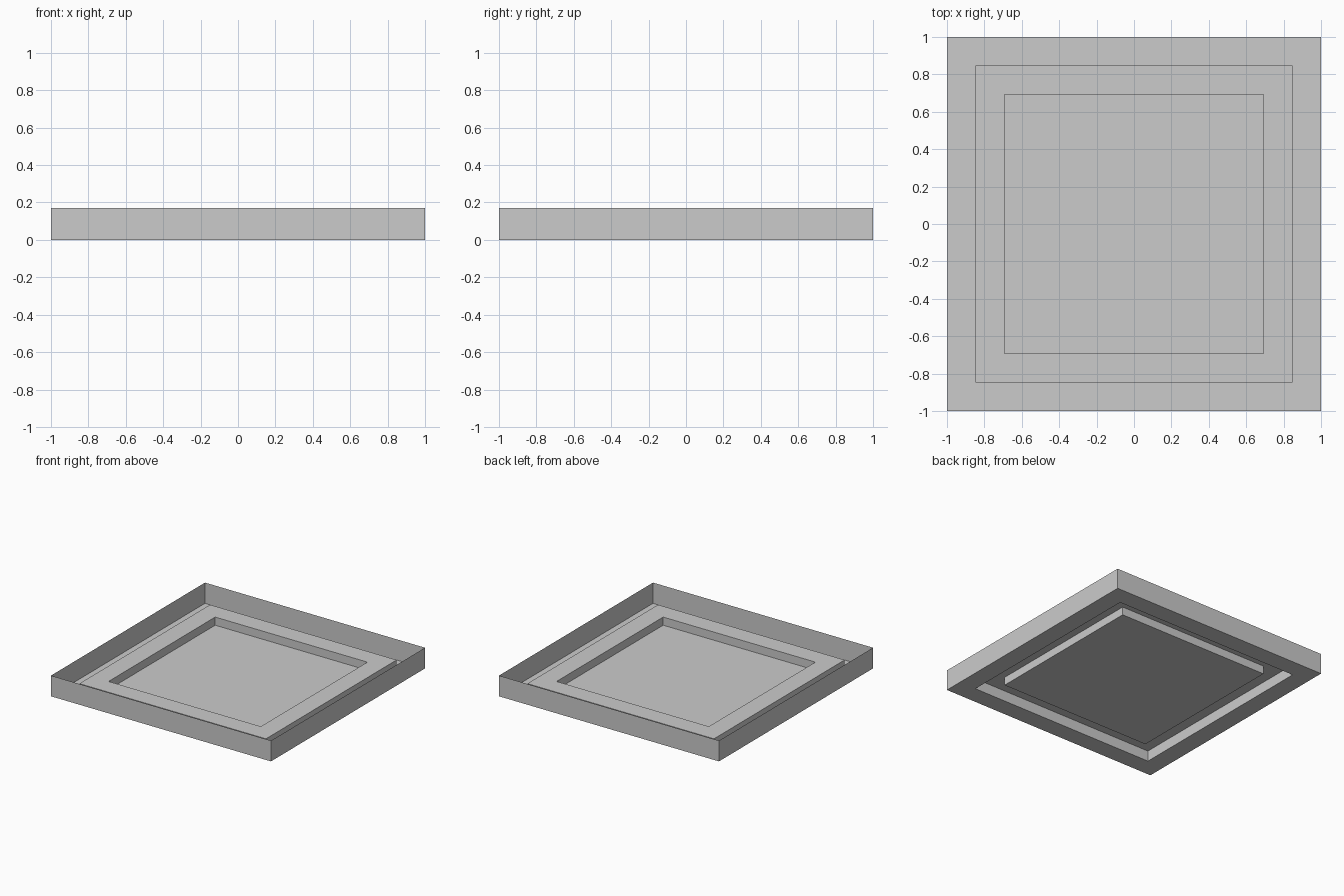
import bpy
import bmesh

cube = bpy.data.objects.get("Cube")
if cube:
    bpy.data.objects.remove(cube, do_unlink=True)

# Single plain colour
grey = bpy.data.materials.new("light_grey")
grey.use_nodes = True
colour = (0.6, 0.6, 0.6, 1)
grey.diffuse_color = colour
grey.node_tree.nodes["Principled BSDF"].inputs["Base Color"].default_value = colour


def square_loop(bm, half, z):
    corners = ((-1, -1), (1, -1), (1, 1), (-1, 1))
    return [bm.verts.new((half * x, half * y, z)) for x, y in corners]


def square_shell(name, profile, capped=False):
    """Sweep a (half width, height) profile around a square as a thin sheet."""
    bm = bmesh.new()
    loops = [square_loop(bm, half, z) for half, z in profile]
    for a, b in zip(loops, loops[1:]):
        for i in range(4):
            j = (i + 1) % 4
            bm.faces.new((a[i], b[i], b[j], a[j]))
    if capped:
        bm.faces.new(loops[-1][::-1])
    mesh = bpy.data.meshes.new(name)
    bm.to_mesh(mesh)
    bm.free()
    mesh.materials.append(grey)
    obj = bpy.data.objects.new(name, mesh)
    bpy.context.collection.objects.link(obj)
    return obj


RIM, FLOOR, RIDGE, PANEL = 0.17, 0.0, 0.087, 0.02
OUTER, STEP, INNER = 1.0, 0.848, 0.692

# Open tray: outer wall, low floor, raised ridge, sunken centre panel
square_shell("tray", [
    (OUTER, RIM), (OUTER, FLOOR),
    (STEP, FLOOR), (STEP, RIDGE),
    (INNER, RIDGE), (INNER, PANEL),
], capped=True)
